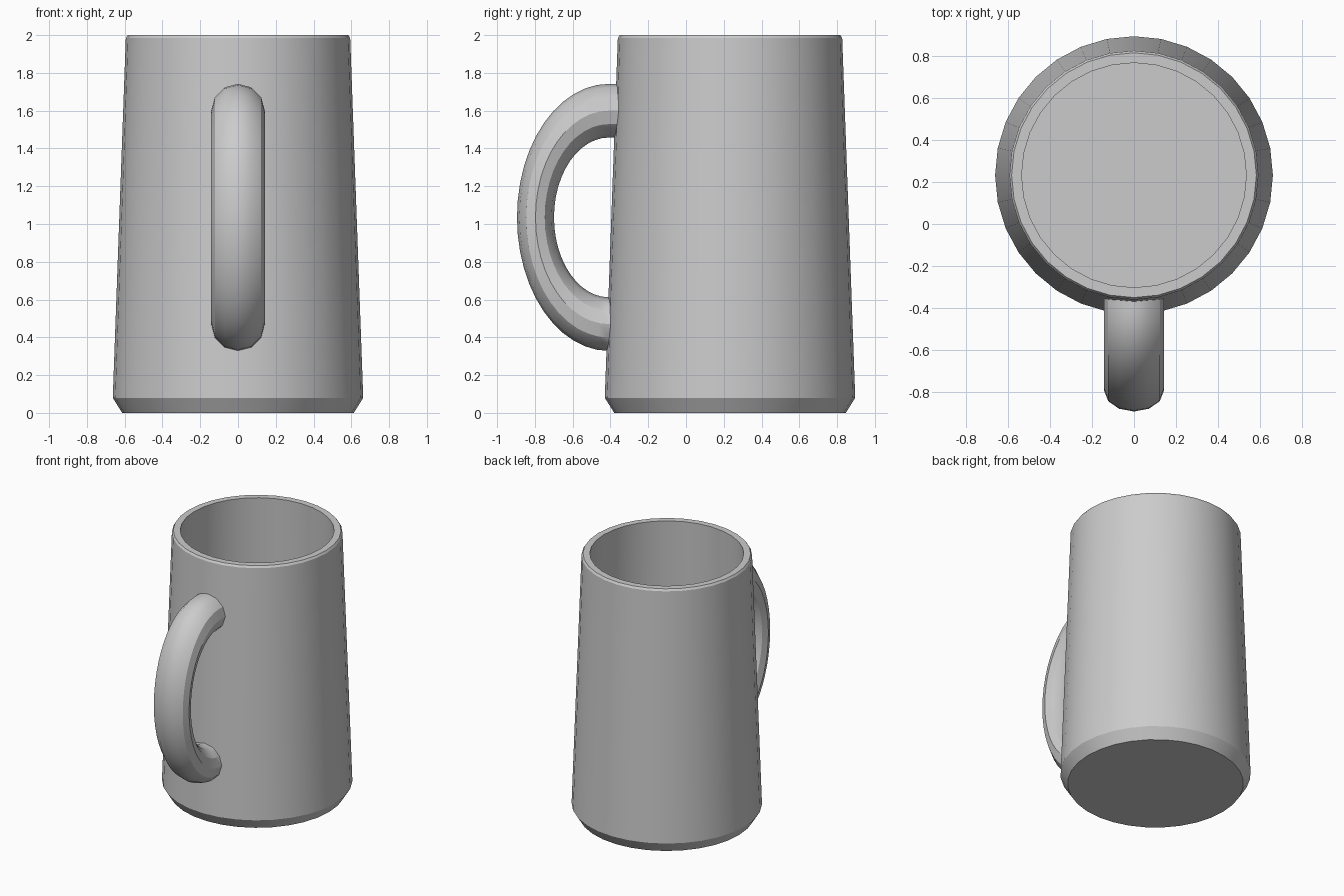
import bpy, bmesh
from math import sin, cos, pi, radians

if "Cube" in bpy.data.objects:
    bpy.data.objects.remove(bpy.data.objects["Cube"])

CY = 0.233      # body axis in y
SIDES = 32


def finish(name, bm):
    bmesh.ops.recalc_face_normals(bm, faces=bm.faces)
    mesh = bpy.data.meshes.new(name)
    bm.to_mesh(mesh)
    bm.free()
    ob = bpy.data.objects.new(name, mesh)
    bpy.context.collection.objects.link(ob)
    bpy.ops.object.select_all(action='DESELECT')
    ob.select_set(True)
    bpy.context.view_layer.objects.active = ob
    bpy.ops.object.shade_smooth_by_angle(angle=radians(30))
    return ob


def skin(bm, rings):
    """Bridge closed vertex rings and cap both ends."""
    loops = [[bm.verts.new(p) for p in ring] for ring in rings]
    n = len(loops[0])
    for a, b in zip(loops, loops[1:]):
        for i in range(n):
            j = (i + 1) % n
            bm.faces.new((a[i], a[j], b[j], b[i]))
    bm.faces.new(loops[0])
    bm.faces.new(loops[-1])


# Mug body: chamfered foot, tapered wall, rim, hollow inside, inner floor
profile = [(0.613, 0), (0.663, 0.08), (0.594, 1.985), (0.584, 2.0),
           (0.536, 2.0), (0.600, 0.10)]
bm = bmesh.new()
skin(bm, [[(r * cos(2 * pi * i / SIDES), CY + r * sin(2 * pi * i / SIDES), z)
           for i in range(SIDES)] for r, z in profile])
finish("mug_body", bm)

# Handle: half torus squashed in y, with ends running into the tapered wall
R, T, SQUASH, HY, HZ = 0.565, 0.142, 0.69, -0.407, 1.035
STEPS, TUBE = 24, 12


def tube_ring(angle, end_y=None):
    ring = []
    for k in range(TUBE):
        t = 2 * pi * k / TUBE
        d = R + T * cos(t)
        y = HY - SQUASH * d * cos(angle) if end_y is None else end_y
        ring.append((T * sin(t), y, HZ + d * sin(angle)))
    return ring


rings = [tube_ring(-pi / 2, -0.378)]
rings += [tube_ring(-pi / 2 + pi * i / STEPS) for i in range(STEPS + 1)]
rings += [tube_ring(pi / 2, -0.335)]
bm = bmesh.new()
skin(bm, rings)
finish("handle", bm)
